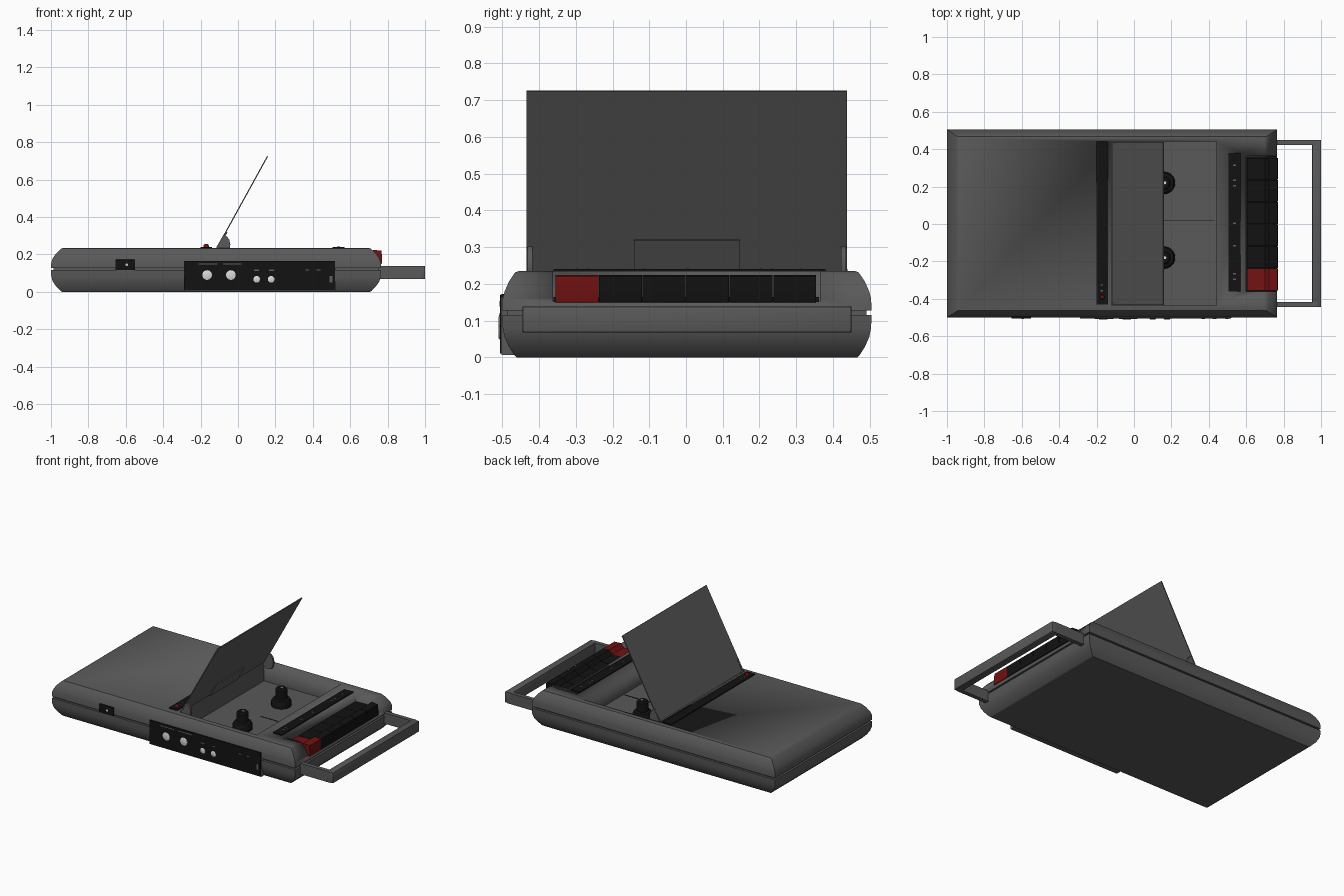
import bpy, bmesh, math
from mathutils import Vector

if "Cube" in bpy.data.objects:
    bpy.data.objects.remove(bpy.data.objects["Cube"])


def material(name, rgb):
    m = bpy.data.materials.new(name)
    m.diffuse_color = (*rgb, 1)
    m.use_nodes = True
    m.node_tree.nodes["Principled BSDF"].inputs["Base Color"].default_value = m.diffuse_color
    return m


GREY = material("charcoal grey", (0.10, 0.10, 0.10))
BLACK = material("black", (0.006, 0.006, 0.006))
RED = material("red", (0.17, 0.006, 0.006))
METAL = material("pale metal", (0.7, 0.7, 0.7))
LEGEND = material("legend grey", (0.12, 0.12, 0.12))


def finish(bm, name, mat, angle=35):
    bmesh.ops.recalc_face_normals(bm, faces=bm.faces)
    me = bpy.data.meshes.new(name)
    bm.to_mesh(me)
    bm.free()
    ob = bpy.data.objects.new(name, me)
    bpy.context.collection.objects.link(ob)
    me.materials.append(mat)
    bpy.ops.object.select_all(action='DESELECT')
    ob.select_set(True)
    bpy.context.view_layer.objects.active = ob
    bpy.ops.object.shade_smooth_by_angle(angle=math.radians(angle))
    return ob


def box(name, x, y, z, mat, bevel=0):
    bm = bmesh.new()
    bmesh.ops.create_cube(bm, size=1)
    for v in bm.verts:
        v.co = Vector([(a + b) / 2 + c * (b - a) for (a, b), c in zip((x, y, z), v.co)])
    if bevel:
        bmesh.ops.bevel(bm, geom=bm.edges[:], offset=bevel, segments=2,
                        affect='EDGES', profile=0.5)
    return finish(bm, name, mat)


def prism(name, outline, y0, y1, mat):
    """Extrude an x-z outline along y."""
    bm = bmesh.new()
    a = [bm.verts.new((x, y0, z)) for x, z in outline]
    b = [bm.verts.new((x, y1, z)) for x, z in outline]
    bm.faces.new(a)
    bm.faces.new(b[::-1])
    n = len(a)
    for i in range(n):
        j = (i + 1) % n
        bm.faces.new((a[i], b[i], b[j], a[j]))
    return finish(bm, name, mat)


def lathe(name, profile, centre, axis, mat, n=24):
    """Spin (radius, height) points around z or around -y."""
    bm = bmesh.new()
    rings = []
    for r, h in profile:
        ring = []
        for i in range(n):
            t = 2 * math.pi * i / n
            p = (r * math.cos(t), r * math.sin(t), h)
            if axis == 'y':
                p = (p[0], -h, p[1])
            ring.append(bm.verts.new(Vector(centre) + Vector(p)))
        rings.append(ring)
    for p, q in zip(rings, rings[1:]):
        for i in range(n):
            j = (i + 1) % n
            bm.faces.new((p[i], p[j], q[j], q[i]))
    bm.faces.new(rings[0])
    bm.faces.new(rings[-1])
    return finish(bm, name, mat)


# Case: stacked rectangles with rounded top and bottom edges and a seam groove
X0, X1, Y0, Y1 = -1.0, 0.765, -0.5, 0.505
levels = [(0, .060), (.006, .050), (.03, .027), (.055, .010), (.08, .002), (.116, 0),
          (.116, .014), (.127, .014), (.127, 0), (.16, .002), (.18, .010),
          (.205, .027), (.226, .048), (.232, .056), (.235, .070)]
bm = bmesh.new()
rings = []
for z, d in levels:
    e = d if .1 < z < .13 else d * .65
    rings.append([bm.verts.new(p) for p in ((X0 + d, Y0 + e, z), (X1 - d, Y0 + e, z),
                                            (X1 - d, Y1 - e, z), (X0 + d, Y1 - e, z))])
for p, q in zip(rings, rings[1:]):
    for i in range(4):
        j = (i + 1) % 4
        bm.faces.new((p[i], p[j], q[j], q[i]))
bm.faces.new(rings[0])
bm.faces.new(rings[-1])
case = finish(bm, "case", GREY, 30)

# Cut the cassette well and the key bay
WELL = .105
cutters = [box("well_cutter", (-.12, .44), (-.435, .44), (WELL, .4), GREY),
           box("key_bay_cutter", (.598, .9), (-.362, .364), (.152, .4), GREY)]
for c in cutters:
    mod = case.modifiers.new(c.name, 'BOOLEAN')
    mod.operation = 'DIFFERENCE'
    mod.solver = 'EXACT'
    mod.object = c
bpy.ops.object.select_all(action='DESELECT')
case.select_set(True)
bpy.context.view_layer.objects.active = case
for m in [m.name for m in case.modifiers if m.type == 'BOOLEAN']:
    bpy.ops.object.modifier_apply(modifier=m)
for c in cutters:
    bpy.data.objects.remove(c, do_unlink=True)

# Open cassette lid with its side hinges and tape guide
lid_dir = Vector((.27, 0, .49)).normalized()
nrm = Vector((lid_dir.z, 0, -lid_dir.x))


def lid_plate(name, s0, s1, off, t, y0, y1):
    base = Vector((-.115, 0, .236))
    pts = [base + lid_dir * s + nrm * o for s, o in
           ((s0, off), (s1, off), (s1, off + t), (s0, off + t))]
    return prism(name, [(p.x, p.z) for p in pts], y0, y1, GREY)


lid_plate("cassette_lid", 0, .56, 0, .006, -.434, .438)
lid_plate("tape_guide", 0, .10, .006, .006, -.142, .147)
ear = [(-.115, .215), (-.115, .24), (-.078, .305), (-.06, .297), (-.047, .28),
       (-.041, .255), (-.043, .23), (-.055, .205), (-.09, .2)]
for side, y in (("front", -.432), ("back", .422)):
    prism("lid_hinge_" + side, ear, y, y + .014, GREY)

# Tape spindles
for i, y in enumerate((-.18, .22)):
    lathe(f"spindle_{i}", [(.06, 0), (.06, .03), (.052, .045), (.036, .05), (.036, .105),
                           (.028, .115)], (.16, y, WELL), 'z', BLACK)
    lathe(f"spindle_tip_{i}", [(.008, 0), (.008, .006)], (.165, y, WELL + .113), 'z', METAL, 8)
box("well_floor_line", (.15, .43), (.018, .022), (WELL, WELL + .002), BLACK)

# Black label strips on top with small tick marks
box("lid_strip", (-.2, -.14), (-.43, .44), (.23, .241), BLACK)
box("key_strip", (.505, .57), (-.36, .38), (.23, .241), BLACK)
lathe("record_light", [(.014, 0), (.014, .01), (.009, .018)], (-.17, -.39, .238), 'z', RED, 12)
for i, y in enumerate((-.30, -.27, -.12, 0, .2, .23, .31)):
    box(f"key_tick_{i}", (.53, .545), (y, y + .008), (.24, .242), LEGEND)
for i, y in enumerate((-.36, -.33)):
    box(f"lid_tick_{i}", (-.178, -.165), (y, y + .006), (.24, .242), LEGEND)

# Row of piano keys, the front one red
key = [(.603, .15), (.603, .196), (.70, .200), (.722, .224), (.768, .221), (.770, .155), (.768, .15)]
for i in range(6):
    y = -.355 + i * .1185
    prism(f"key_{i}", key, y, y + .1165, RED if i == 0 else BLACK)
box("key_bay_floor", (.6, .758), (-.36, .362), (.15, .165), BLACK)

# Carrying handle
for side, y in (("front", -.445), ("back", .423)):
    box("handle_arm_" + side, (.75, .98), (y, y + .027), (.068, .139), GREY)
box("handle_grip", (.953, 1.0), (-.445, .45), (.068, .139), GREY, .005)

# Front socket panel
box("panel_block", (-.29, .52), (-.502, -.44), (.006, .163), GREY)
box("panel_face", (-.288, .518), (-.506, -.50), (.01, .165), BLACK)
for i, (x, z, r) in enumerate(((-.165, .09, .026), (-.038, .09, .026),
                               (.1, .067, .018), (.177, .067, .018))):
    lathe(f"socket_{i}", [(r, 0), (r, .003), (r * .8, .005)], (x, -.505, z), 'y', METAL, 20)
for i, (x, z, w) in enumerate(((-.21, .147, .10), (-.08, .147, .10), (.085, .113, .028),
                               (.165, .113, .028), (.36, .115, .02), (.42, .115, .02))):
    box(f"panel_mark_{i}", (x, x + w), (-.5075, -.505), (z, z + .006), LEGEND)
box("panel_slot", (.49, .505), (-.5075, -.505), (.05, .085), LEGEND)

# Small side socket
box("side_socket", (-.655, -.55), (-.506, -.48), (.117, .172), BLACK, .004)
lathe("side_socket_pin", [(.007, 0), (.007, .002)], (-.595, -.5055, .145), 'y', METAL, 10)
